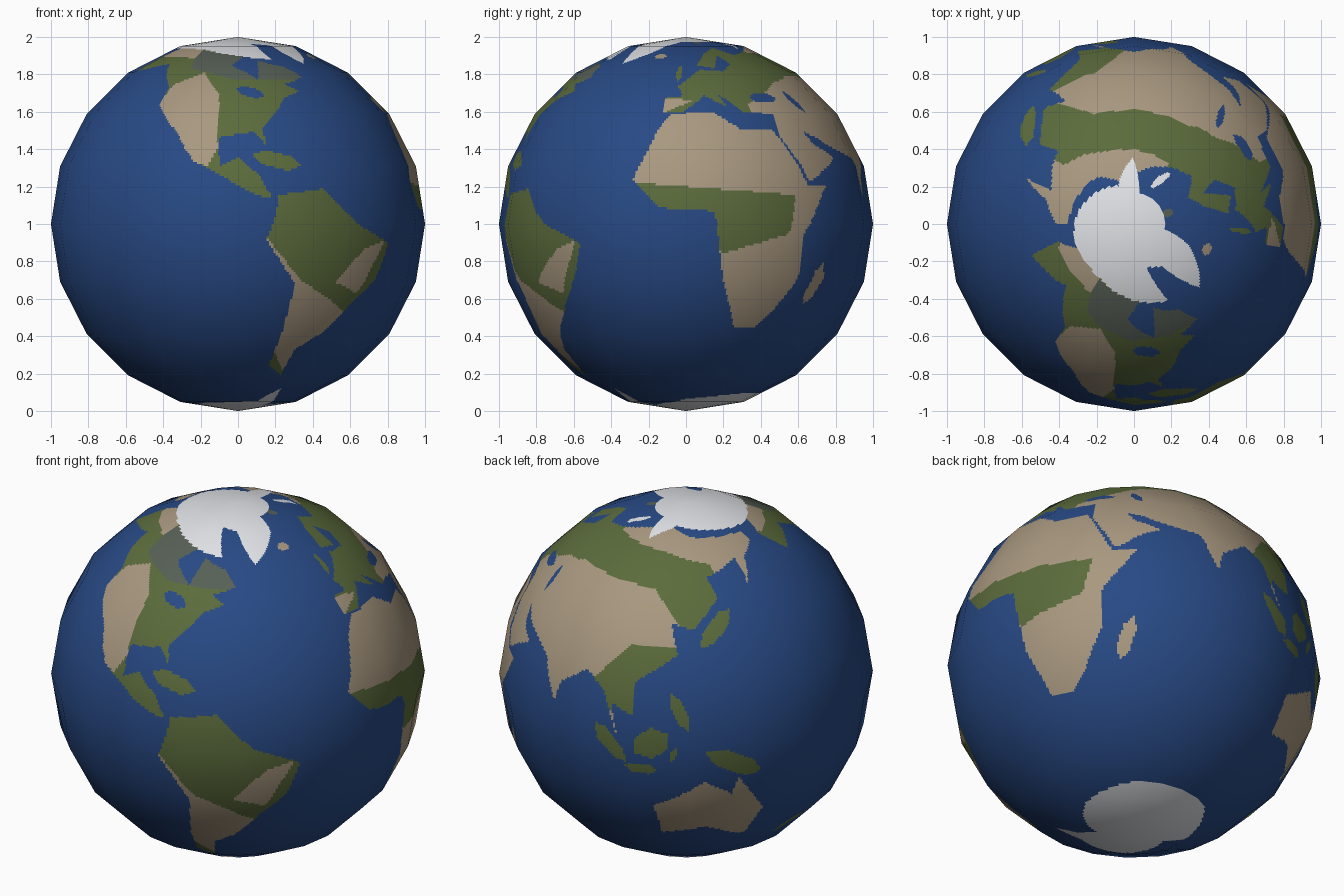
import bpy, math
from mathutils import Vector

if "Cube" in bpy.data.objects:
    bpy.data.objects.remove(bpy.data.objects["Cube"])

N = 24                       # fine cells per side of each coarse facet
SEG, RINGS = 20, 10          # coarse low-poly sphere
COLS, ROWS = SEG * N, RINGS * N
ANGLE = 360 / SEG
STEP = ANGLE / N

BLUE, GREEN, TAN, WHITE, GREY = range(5)
COLOURS = {"ocean_blue": (0.021, 0.068, 0.235), "forest_green": (0.105, 0.148, 0.045),
           "dry_tan": (0.395, 0.315, 0.215), "ice_white": (0.76, 0.77, 0.8),
           "tundra_grey": (0.095, 0.118, 0.092)}
cells = [[BLUE] * COLS for _ in range(ROWS)]


def paint(colour, *flat, over=False):
    """Fill a longitude/latitude outline by scan lines; over = on land only."""
    pts = list(zip(flat[::2], flat[1::2]))
    for r in range(ROWS):
        lat = (r + 0.5) * STEP - 90
        xs = sorted(x1 + (lat - y1) / (y2 - y1) * (x2 - x1)
                    for (x1, y1), (x2, y2) in zip(pts, pts[1:] + pts[:1])
                    if (y1 > lat) != (y2 > lat))
        for a, b in zip(xs[::2], xs[1::2]):
            c0 = max(0, math.ceil((a + 180) / STEP - 0.5))
            c1 = min(COLS - 1, math.floor((b + 180) / STEP - 0.5))
            for c in range(c0, c1 + 1):
                if not over or cells[r][c] != BLUE:
                    cells[r][c] = colour


def blade(colour, x1, y1, x2, y2, width=0.3):
    """Long island or lake between two tips, as a six-sided blade."""
    dx, dy = x2 - x1, y2 - y1
    nx, ny = -dy * width / 2, dx * width / 2
    out = [x1, y1]
    for t, s in ((0.25, 1), (0.75, 1), (1, 0), (0.75, -1), (0.25, -1)):
        out += [x1 + dx * t + nx * s, y1 + dy * t + ny * s]
    paint(colour, *out)


def cap(colour, pole, edge, *flat):
    """Everything between a coast line and a pole."""
    paint(colour, -180, pole, -180, edge, *flat, 180, edge, 180, pole)


# North America, then its dry west, tundra and far north-west
paint(GREEN, -167, 65, -156, 71, -128, 70, -95, 71, -82, 68, -94, 59, -80, 51, -77, 62, -62, 58, -56, 52,
      -67, 49, -61, 46, -70, 43, -76, 36, -81, 31, -80, 25, -84, 30, -97, 28, -96, 18, -90, 21, -83, 15,
      -79, 8, -84, 9, -105, 20, -112, 29, -124, 40, -124, 48, -138, 60, -163, 55)
paint(TAN, -126, 36, -122, 49, -108, 54, -98, 44, -97, 24, -100, 18, -118, 24, over=True)
paint(GREY, -125, 69, -60, 66, -55, 51, -92, 51, -118, 57, over=True)
paint(TAN, -169, 65, -122, 64, -122, 71, -169, 72, over=True)

# South America, its western dry side and dry north-east
paint(GREEN, -77, 9, -62, 11, -50, 0, -35, -6, -39, -17, -48, -27, -58, -37, -65, -43, -67, -54, -75, -50,
      -71, -19, -81, -5, -78, 3)
paint(TAN, -82, -3, -70, -17, -61, -22, -48, -29, -66, -53, -78, -40, over=True)
paint(TAN, -57, -18, -46, -8, -37, -5, -46, -22, over=True)

# Africa with its green belt
paint(TAN, -6, 36, 10, 37, 20, 31, 33, 31, 43, 12, 51, 12, 40, -3, 40, -15, 33, -27, 26, -34, 18, -34,
      12, -17, 9, 4, -8, 5, -17, 14, -10, 31)
paint(GREEN, -18, 13, 37, 9, 34, -3, 12, -9, -8, 3, over=True)

# Europe with its dry south-west
paint(GREEN, -9, 43, -1, 44, -4, 48, 8, 56, 20, 55, 29, 60, 24, 66, 16, 57, 6, 59, 14, 67, 26, 71, 40, 66,
      60, 69, 60, 40, 36, 36, 23, 37, 14, 45, 17, 39, 8, 44, -1, 37, -9, 37)
paint(TAN, -10, 36, -10, 43, 3, 42, over=True)

# Asia and Arabia
paint(TAN, 60, 69, 104, 77, 130, 71, 180, 69, 180, 65, 164, 60, 157, 51, 158, 61, 136, 55, 140, 48,
      128, 38, 119, 40, 122, 30, 108, 21, 108, 10, 100, 13, 103, 2, 97, 17, 90, 22, 80, 15, 78, 8, 72, 21,
      57, 26, 48, 30, 36, 36, 60, 44)
paint(TAN, 35, 37, 35, 29, 44, 13, 59, 21, 51, 25, 46, 32)
paint(TAN, 26, 36, 26, 40, 48, 50, 62, 52, 62, 36, over=True)
# northern and eastern woods, southern jungle
paint(GREEN, 57, 53, 110, 51, 126, 36, 143, 50, 140, 60, 110, 65, 57, 68, over=True)
paint(GREEN, 104, 32, 123, 32, 108, 0, 93, 20, over=True)

# Australia
paint(TAN, 114, -22, 131, -12, 140, -17, 142, -11, 153, -26, 148, -38, 132, -32, 116, -35)

# Inland waters
for tips in ((49, 46, 53, 37), (28, 43, 42, 43), (-91, 47, -78, 44)):
    blade(BLUE, *tips)

# Green islands
for tips in ((-4, 50, -3, 59), (130, 32, 144, 44), (-85, 22, -69, 18), (95, 6, 106, -6),
             (105, -7, 116, -8), (120, -5, 122, 1), (131, -1, 150, -10), (120, 18, 126, 6),
             (167, -46, 178, -36)):
    blade(GREEN, *tips)
blade(GREEN, 109, -2, 119, 5, 0.7)

# Dry islands and northern islands
blade(TAN, 45, -26, 50, -12)
blade(TAN, -24, 65, -14, 65)
blade(GREY, 11, 79, 25, 79)
blade(WHITE, 53, 71, 66, 77)

# Arctic ice with the northern lands, then the southern ice continent
cap(WHITE, 90, 71, -125, 70, -80, 64, -66, 63, -74, 76, -56, 74, -44, 60, -22, 71, -10, 80, 80, 80,
    91, 69, 112, 77)
cap(WHITE, -90, -78, -120, -73, -70, -71, -59, -63, -50, -78, 0, -70, 52, -66, 120, -66, 168, -72)


def chord(k, start):
    """Point on the coarse polygon at fine step k."""
    a, t = divmod(k, N)
    t /= N
    p, q = (math.radians(start + ANGLE * (a + i)) for i in (0, 1))
    return (math.cos(p) * (1 - t) + math.cos(q) * t, math.sin(p) * (1 - t) + math.sin(q) * t)


# Globe: flat facets of the coarse sphere, cut into small coloured cells
CENTRE = Vector((0, 0, 1))
verts = [Vector((0, 0, 0))]
for r in range(1, ROWS):
    rad, z = chord(r, -90)
    for c in range(COLS):
        x, y = chord(c, -180)
        verts.append(Vector((rad * x, rad * y, z)) + CENTRE)
verts.append(CENTRE * 2)


def vid(r, c):
    return 0 if r == 0 else len(verts) - 1 if r == ROWS else 1 + (r - 1) * COLS + c % COLS


faces, mats = [], []
for r in range(ROWS):
    for c in range(COLS):
        ring = [vid(r, c), vid(r, c + 1), vid(r + 1, c + 1), vid(r + 1, c)]
        faces.append(list(dict.fromkeys(ring)))
        mats.append(cells[r][c])

mesh = bpy.data.meshes.new("globe")
mesh.from_pydata(verts, [], faces)
for name, rgb in COLOURS.items():
    m = bpy.data.materials.new(name)
    m.diffuse_color = (*rgb, 1)
    m.use_nodes = True
    m.node_tree.nodes["Principled BSDF"].inputs["Base Color"].default_value = m.diffuse_color
    mesh.materials.append(m)
mesh.polygons.foreach_set("material_index", mats)
mesh.polygons.foreach_set("use_smooth", [True] * len(faces))
mesh.update()
# round shading across the flat facets
mesh.normals_split_custom_set_from_vertices([(v - CENTRE).normalized() for v in verts])
globe = bpy.data.objects.new("globe", mesh)
bpy.context.collection.objects.link(globe)
